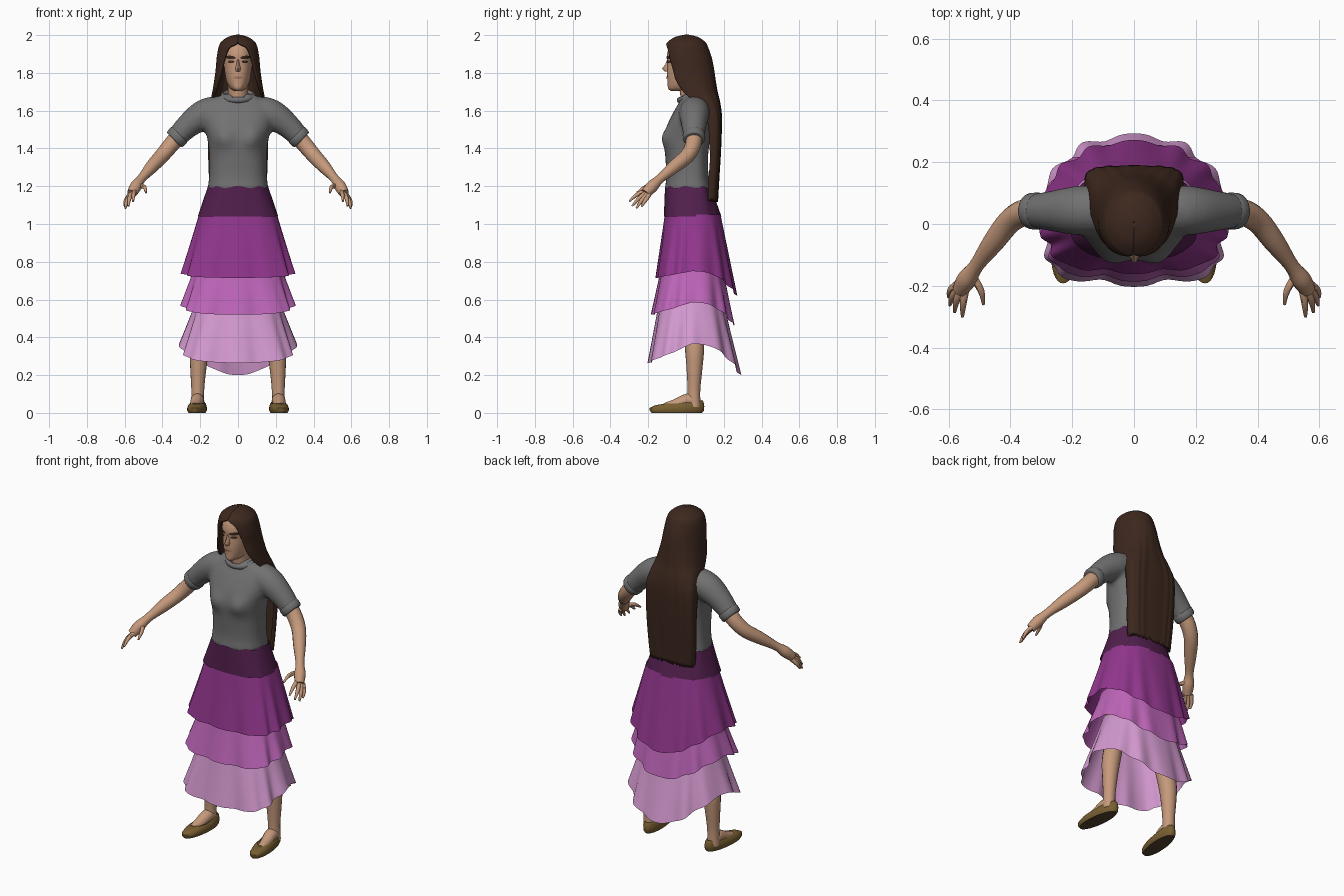
import bpy, bmesh, math
from mathutils import Vector

if "Cube" in bpy.data.objects:
    bpy.data.objects.remove(bpy.data.objects["Cube"])


def mat(name, *rgb):
    m = bpy.data.materials.new(name)
    m.diffuse_color = (*rgb, 1)
    m.use_nodes = True
    m.node_tree.nodes["Principled BSDF"].inputs["Base Color"].default_value = m.diffuse_color
    return m


SKIN = mat("skin", .56, .32, .20)
HAIR = mat("dark brown hair", .046, .021, .013)
GREY = mat("grey cotton", .165, .165, .165)
PLUM = mat("dark plum", .085, .014, .075)
PURPLE = mat("purple", .285, .037, .265)
ORCHID = mat("orchid", .51, .13, .48)
LILAC = mat("lilac", .66, .32, .63)
TAN = mat("olive brown leather", .19, .115, .032)
SOLE = mat("dark sole", .09, .055, .03)
LIP = mat("lip", .36, .17, .12)


def spline(rows, k=4):
    """Catmull-Rom interpolation through equal-length tuples."""
    out = []
    for i in range(len(rows) - 1):
        quad = (rows[max(i - 1, 0)], rows[i], rows[i + 1], rows[min(i + 2, len(rows) - 1)])
        for j in range(k):
            t = j / k
            out.append(tuple(.5 * (2 * b + (c - a) * t + (2 * a - 5 * b + 4 * c - d) * t * t
                                   + (3 * b - a - 3 * c + d) * t ** 3) for a, b, c, d in zip(*quad)))
    return out + [tuple(rows[-1])]


def loft(name, rows, material, closed=True, caps=True):
    """Skin a list of point rows, normals outward."""
    bm = bmesh.new()
    grid = [[bm.verts.new(p) for p in row] for row in rows]
    n = len(grid[0])
    for a, b in zip(grid, grid[1:]):
        for i in range(n if closed else n - 1):
            j = (i + 1) % n
            bm.faces.new((a[i], a[j], b[j], b[i]))
    if caps:
        bm.faces.new(grid[0])
        bm.faces.new(grid[-1])
    bmesh.ops.recalc_face_normals(bm, faces=bm.faces)
    if not caps:
        mid = sum((v.co for v in bm.verts), Vector()) / len(bm.verts)
        if sum(f.normal.dot(f.calc_center_median() - mid) * f.calc_area() for f in bm.faces) < 0:
            bmesh.ops.reverse_faces(bm, faces=bm.faces)
    me = bpy.data.meshes.new(name)
    bm.to_mesh(me)
    bm.free()
    me.materials.append(material)
    ob = bpy.data.objects.new(name, me)
    bpy.context.collection.objects.link(ob)
    return ob


def spow(v, e):
    return math.copysign(abs(v) ** e, v)


def ring(z, w, yf, yb, c, e=1.0, n=40, eb=None):
    """Horizontal oval, front depth yf and back depth yb around y = c."""
    pts = []
    for i in range(n):
        a = math.tau * i / n
        k = math.cos(a)
        x = e if k > 0 or eb is None else eb
        k = spow(k, x)
        pts.append(Vector((w * spow(math.sin(a), x), c - k * (c - yf) if k > 0 else c - k * (yb - c), z)))
    return pts


def tube(name, path, material, s=1, n=14, k=4):
    """Round limb through (x, y, z, radius) points; s = -1 mirrors it."""
    pts = spline(path, k)
    rows = []
    for i, p in enumerate(pts):
        t = (Vector(pts[min(i + 1, len(pts) - 1)][:3]) - Vector(pts[max(i - 1, 0)][:3])).normalized()
        u = t.cross(Vector((1, .2, .9))).normalized()
        v = t.cross(u)
        row = [Vector(p[:3]) + p[3] * (u * math.cos(math.tau * j / n) + v * math.sin(math.tau * j / n))
               for j in range(n)]
        rows.append([Vector((s * q.x, q.y, q.z)) for q in row])
    return loft(name, rows, material)


# Shirt body with a gentle bust
body = spline([(1.178, .163, -.114, .136), (1.25, .153, -.104, .120), (1.36, .152, -.110, .117),
               (1.45, .162, -.114, .127), (1.53, .182, -.096, .132), (1.60, .180, -.062, .132),
               (1.645, .150, -.035, .12), (1.675, .105, -.022, .10), (1.69, .07, -.01, .08)])
rows = [ring(*r, .03, .8, 48) for r in body]
for row in rows:
    for p in row:
        if p.y < .03:
            p.y -= .026 * math.exp(-((abs(p.x) - .08) / .05) ** 2 - ((p.z - 1.455) / .05) ** 2)
shirt = loft("shirt", rows, GREY)

# Sleeves, fused softly into the body
SLEEVE = [(.06, .045, 1.597, .075), (.14, .045, 1.593, .081), (.20, .043, 1.568, .078),
          (.27, .042, 1.515, .065), (.335, .042, 1.447, .054)]
for ob in [tube("sleeve", SLEEVE, GREY, s, 20) for s in (1, -1)] + [shirt]:
    ob.select_set(True)
bpy.context.view_layer.objects.active = shirt
bpy.ops.object.join()
shirt.select_set(False)
fuse = shirt.modifiers.new("fuse", "REMESH")
fuse.mode, fuse.voxel_size, fuse.use_smooth_shade = "VOXEL", .011, True
soft = shirt.modifiers.new("soften", "SMOOTH")
soft.factor, soft.iterations = .5, 8

# Neck and rolled collar
loft("neck", [ring(z, .052, -.04 + d, .07 + d, .015 + d) for z, d in ((1.6, .02), (1.68, .01), (1.78, -.005))], SKIN)
collar = []
for i in range(36):
    a = math.tau * i / 36
    out = Vector((math.sin(a), -math.cos(a), 0))
    mid = Vector((.080 * out.x, .03 + .066 * out.y, 1.678 - .022 * math.cos(a)))
    collar.append([mid + .013 * (out * math.cos(b) + Vector((0, 0, 1.2)) * math.sin(b))
                   for b in (math.tau * j / 8 for j in range(8))])
loft("shirt_collar", collar, GREY, caps=False)
loft("shirt_collar_joint", [collar[-1], collar[0]], GREY, caps=False)

# Head and nose
HEAD = spline([(1.704, .020, -.080, -.03), (1.718, .042, -.095, .0), (1.75, .060, -.097, .05),
               (1.80, .070, -.100, .08), (1.85, .075, -.098, .10), (1.90, .078, -.100, .105),
               (1.95, .066, -.080, .08), (1.98, .03, -.03, .04)])
loft("head", [ring(*r, .01, .92) for r in HEAD], SKIN)
loft("nose", [ring(z, w, y, -.06, -.085, 1, 12) for z, w, y in
              ((1.872, .007, -.100), (1.845, .010, -.110), (1.822, .016, -.127), (1.808, .012, -.112))], SKIN)


def face_plate(name, cx, cz, w, h, material, tilt=0):
    """Thin oval hugging the face."""
    rows = []
    for r in (.02, .5, 1):
        row = []
        for i in range(16):
            a = math.tau * i / 16
            x = cx + r * w * math.cos(a)
            z = cz + r * h * math.sin(a) + tilt * (x - cx)
            hr = min(HEAD, key=lambda q: abs(q[0] - z))
            bow = max(0, 1 - abs(x / hr[1]) ** (2 / .92)) ** .46
            row.append((x, .006 - (.01 - hr[2]) * bow, z))
        rows.append(row)
    loft(name, rows, material, caps=False)


face_plate("lips", 0, 1.775, .026, .007, LIP)
for s, side in ((1, "left"), (-1, "right")):
    face_plate(side + "_eyebrow", s * .040, 1.882, .028, .009, HAIR, s * .08)
    face_plate(side + "_eye", s * .036, 1.859, .017, .007, HAIR)

# Long hair: cap on the skull, open at the face, curtain down the back
# columns: z, half width, centre y, front y, back y, half sweep in degrees, roundness
hair = spline([(1.998, .001, .005, .004, .006, 180, 1), (1.985, .05, 0, -.055, .06, 180, 1),
               (1.962, .083, 0, -.09, .095, 180, 1), (1.950, .091, 0, -.10, .104, 172, 1),
               (1.93, .098, 0, -.107, .113, 151, 1), (1.88, .107, 0, -.108, .130, 140, 1),
               (1.82, .112, .01, -.10, .142, 133, .95), (1.76, .120, .02, -.09, .150, 126, .85),
               (1.70, .130, .04, -.05, .160, 118, .75), (1.64, .142, .08, .01, .174, 103, .6),
               (1.56, .154, .12, .06, .183, 92, .5), (1.40, .153, .125, .08, .179, 90, .47),
               (1.25, .148, .12, .08, .170, 90, .5), (1.125, .138, .115, .08, .163, 90, .5)])
rows = []
for z, w, c, f, b, sweep, e in hair:
    row = []
    for i in range(61):
        a = math.radians(min(sweep, 180)) * (i / 30 - 1)
        k = spow(math.cos(a), e)
        strand = 1 + .025 * min(1, max(0, 1.9 - z) * 3) * math.cos(17 * a + 2 * math.sin(3 * a))
        tip = .008 * math.sin(i * 2.3) if z < 1.13 else 0
        row.append((w * spow(math.sin(a), e), c + k * ((b - c) * strand if k > 0 else c - f), z + tip))
    rows.append(row)
sol = loft("long_hair", rows, HAIR, closed=False, caps=False).modifiers.new("thickness", "SOLIDIFY")
sol.thickness, sol.offset = .012, 0


def skirt_tier(name, top, hem, hem_z, material, folds, amp, wave=0, corner=.0):
    """Flared tier: top (z, w, yf, yb), hem (w, yf, yb), hem heights front/side/back."""
    rows, n = [], 120
    zf, zs, zb = hem_z
    for j in range(9):
        t = j / 8
        w, f, b = (p + (q - p) * t for p, q in zip(top[1:], hem))
        row = ring(0, w, f, b, .03, .8 - .1 * t, n, .8 + .15 * t)
        for i, p in enumerate(row):
            a = math.tau * i / n
            c = math.cos(a)
            low = zs + ((zf - zs) * c ** .7 if c > 0 else (zb - zs) * (-c) ** 2.5)
            fold = 1 + amp * t * (math.cos(folds * a) + .4 * math.cos((folds + 5) * a))
            fold += corner * t * math.exp(-((min(a, math.tau - a) - .72) / .22) ** 2)
            p.x *= fold
            p.y = .03 + (p.y - .03) * fold
            p.z = top[0] + (low - top[0]) * t + wave * (1 - t) * math.cos(9 * a)
        rows.append(row)
    loft(name, rows, material, caps=False)


# Tiered skirt
skirt_tier("skirt_waistband", (1.195, .160, -.111, .134), (.212, -.116, .187), (1.04, 1.04, 1.04), PLUM, 12, .006, .006)
skirt_tier("skirt_upper_tier", (1.05, .207, -.112, .183), (.298, -.155, .268), (.715, .75, .62),
           PURPLE, 14, .028, 0, .04)
skirt_tier("skirt_middle_tier", (.80, .22, -.125, .19), (.295, -.177, .256), (.52, .585, .46),
           ORCHID, 13, .034, 0, .07)
skirt_tier("skirt_lower_tier", (.66, .195, -.130, .18), (.302, -.193, .288), (.265, .365, .20),
           LILAC, 12, .034, 0, .08)

# Arm and finger paths (left side; mirrored below)
CUFF = [(.308, .042, 1.475, .055), (.313, .042, 1.470, .060), (.333, .042, 1.449, .058), (.338, .042, 1.444, .051)]
ARM = [(.27, .045, 1.515, .045), (.345, .040, 1.430, .043), (.40, .010, 1.365, .040),
       (.455, -.060, 1.305, .035), (.51, -.135, 1.242, .024), (.54, -.178, 1.20, .032), (.562, -.214, 1.162, .026)]
FINGERS = {"thumb": ((.525, -.165, 1.205), (.495, -.215, 1.195), (.487, -.260, 1.165)),
           "index_finger": ((.545, -.210, 1.175), (.553, -.260, 1.155), (.555, -.300, 1.12)),
           "middle_finger": ((.557, -.210, 1.165), (.575, -.250, 1.135), (.580, -.285, 1.095)),
           "ring_finger": ((.567, -.205, 1.158), (.588, -.237, 1.122), (.596, -.263, 1.083)),
           "little_finger": ((.572, -.195, 1.155), (.594, -.215, 1.125), (.600, -.236, 1.092))}
LEG = [(.09, .03, 1.0, .080), (.125, .03, .75, .070), (.168, .037, .50, .054), (.202, .045, .34, .051),
       (.210, .045, .24, .043), (.213, .042, .12, .034), (.214, .042, .03, .036)]
FOOT = [(.214, .045, .06, .034), (.215, .01, .067, .036), (.222, -.05, .044, .032), (.230, -.11, .032, .022)]

for s, side in ((1, "left"), (-1, "right")):
    tube(side + "_sleeve_cuff", CUFF, GREY, s, 20, 2)
    tube(side + "_arm", ARM, SKIN, s)
    for name, pts in FINGERS.items():
        tube(f"{side}_{name}", [(*p, r) for p, r in zip(pts, (.013, .011, .005))], SKIN, s, 8, 3)
    tube(side + "_leg", LEG, SKIN, s, 18)
    tube(side + "_foot", FOOT, SKIN, s)

    # Slip-on shoe: outline rings closing over the toe, turned outwards
    rows = []
    for z, w, f, b, heel in ((0, .044, -.182, .085, 0), (.012, .050, -.192, .095, 0), (.026, .050, -.192, .097, .008),
                             (.040, .046, -.165, .093, .018), (.050, .038, -.11, .086, .018),
                             (.044, .032, -.10, .078, .018)):
        row = ring(z, w, f, b, -.05, .95, 36)
        for p in row:
            p.z += heel * max(0, (p.y + .05) / .14)
            p.x += .09 * (.04 - p.y) + .209
            p.x *= s
        rows.append(row)
    shoe = loft(side + "_shoe", rows, TAN)
    shoe.data.materials.append(SOLE)
    for poly in shoe.data.polygons:
        if poly.normal.z < -.8 and poly.center.z < .02:
            poly.material_index = 1

# Smooth shading with sharp edges kept
for ob in bpy.context.scene.objects:
    ob.select_set(True)
    bpy.context.view_layer.objects.active = ob
bpy.ops.object.shade_smooth_by_angle(angle=math.radians(45))
